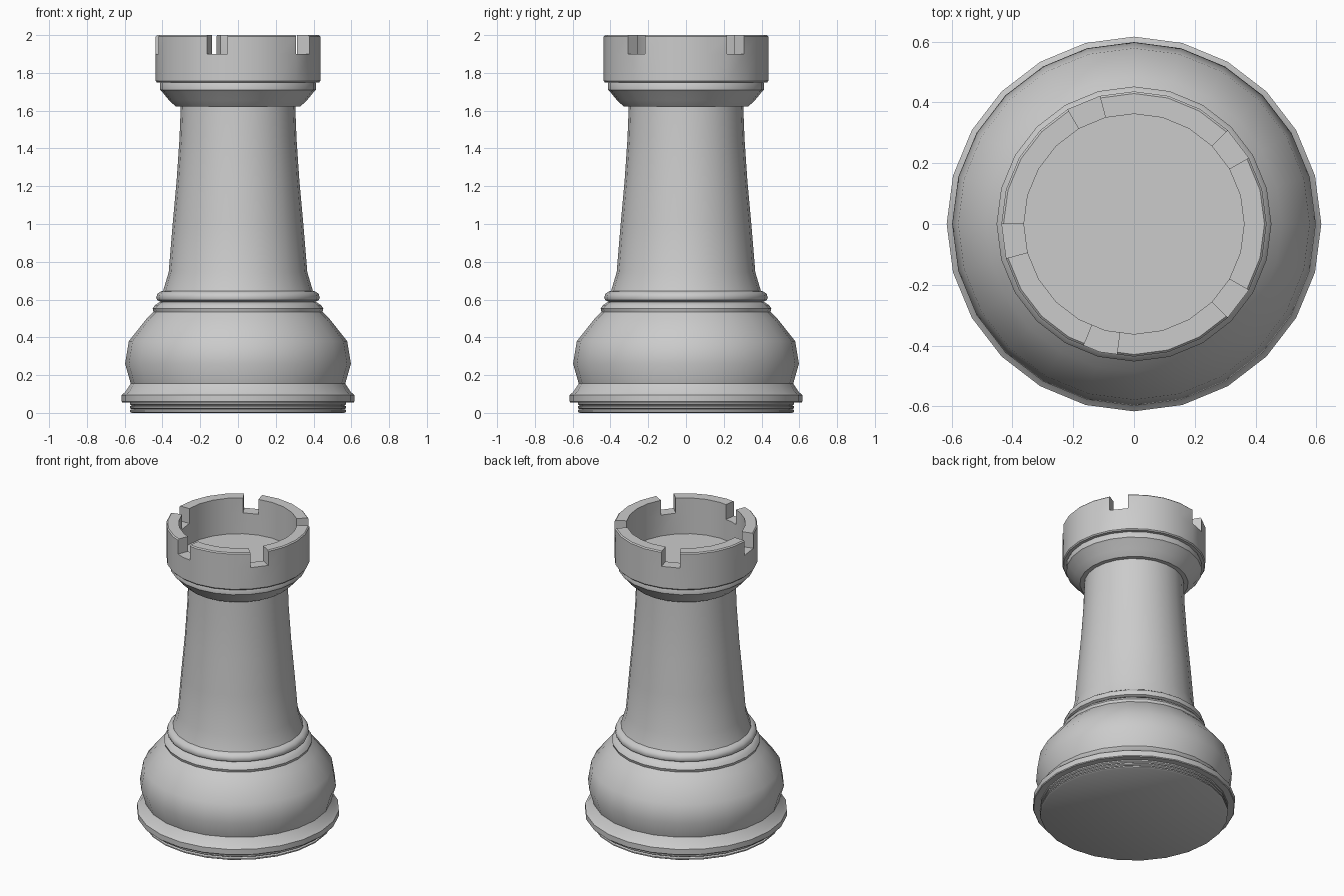
import bpy, bmesh
from math import cos, sin, pi, radians

if "Cube" in bpy.data.objects:
    bpy.data.objects.remove(bpy.data.objects["Cube"])

STEP = 15.0  # 24-sided turning


def point(r, z, deg):
    # angles off the 24-gon corners sit on the chord, keeping the facets flat
    off = deg % STEP
    k = 1.0 if off < 1e-6 else cos(radians(STEP / 2)) / cos(radians(off - STEP / 2))
    return (r * k * cos(radians(deg)), r * k * sin(radians(deg)), z)


def finish(name, bm, angle=38):
    bmesh.ops.remove_doubles(bm, verts=bm.verts, dist=1e-5)
    bmesh.ops.recalc_face_normals(bm, faces=bm.faces)
    mesh = bpy.data.meshes.new(name)
    bm.to_mesh(mesh)
    bm.free()
    ob = bpy.data.objects.new(name, mesh)
    bpy.context.collection.objects.link(ob)
    bpy.ops.object.select_all(action='DESELECT')
    ob.select_set(True)
    bpy.context.view_layer.objects.active = ob
    bpy.ops.object.shade_smooth_by_angle(angle=radians(angle))


def strip(bm, profile, a, b):
    for (r0, z0), (r1, z1) in zip(profile, profile[1:]):
        bm.faces.new([bm.verts.new(point(*p)) for p in
                      ((r0, z0, a), (r0, z0, b), (r1, z1, b), (r1, z1, a))])


def lathe(name, profile):
    # turned part with flat caps at both ends
    bm = bmesh.new()
    for i in range(24):
        strip(bm, profile, i * STEP, (i + 1) * STEP)
    for r, z in (profile[0], profile[-1]):
        bm.faces.new([bm.verts.new(point(r, z, i * STEP)) for i in range(24)])
    finish(name, bm)


# grooved felt foot
foot = []
for z in (0.0, 0.02, 0.04):
    foot += [(0.563, z), (0.573, z + 0.006), (0.573, z + 0.014)]
lathe("foot", foot + [(0.563, 0.058)])

# base with flange and bulge
lathe("base", [(0.56, 0.055), (0.612, 0.055), (0.616, 0.06), (0.616, 0.095),
               (0.598, 0.11), (0.568, 0.155), (0.598, 0.26), (0.578, 0.38),
               (0.485, 0.497), (0.447, 0.535), (0.452, 0.552), (0.44, 0.57),
               (0.415, 0.587)])

# collar ring
lathe("collar", [(0.405, 0.585), (0.428, 0.597), (0.433, 0.61), (0.427, 0.63),
                 (0.41, 0.642), (0.385, 0.65)])

# tapering shaft
lathe("shaft", [(0.397, 0.645), (0.367, 0.745), (0.346, 1.0), (0.325, 1.23),
                (0.31, 1.45), (0.303, 1.63)])

# flared head
lathe("head", [(0.295, 1.622), (0.33, 1.622), (0.365, 1.655), (0.402, 1.70),
               (0.413, 1.71), (0.413, 1.745), (0.405, 1.757)])

# battlement: cup wall with five irregularly spaced notches
notches = [(30, 45), (105, 120), (180, 195), (247.5, 262.5), (315, 330)]
angles = sorted({i * STEP for i in range(25)} | {247.5, 262.5})
OUT, INN, SILL = 0.436, 0.362, 1.90
lower_out = [(0.40, 1.75), (OUT - 0.006, 1.75), (OUT, 1.757), (OUT, SILL)]
lower_in = [(INN, SILL), (INN, 1.76)]
merlon = [(OUT, SILL), (OUT, 1.993), (OUT - 0.007, 2.0), (INN, 2.0), (INN, SILL)]
bm = bmesh.new()
for a, b in zip(angles, angles[1:]):
    strip(bm, lower_out, a, b)
    strip(bm, lower_in, a, b)
    cut = any(s <= a and b <= e for s, e in notches)
    strip(bm, [(OUT, SILL), (INN, SILL)] if cut else merlon, a, b)
for pair in notches:
    for a in pair:
        bm.faces.new([bm.verts.new(point(r, z, a)) for r, z in merlon])
# cup floor and underside
for r, z in ((INN, 1.76), (0.40, 1.75)):
    bm.faces.new([bm.verts.new(point(r, z, a)) for a in angles[:-1]])
finish("battlement", bm)
